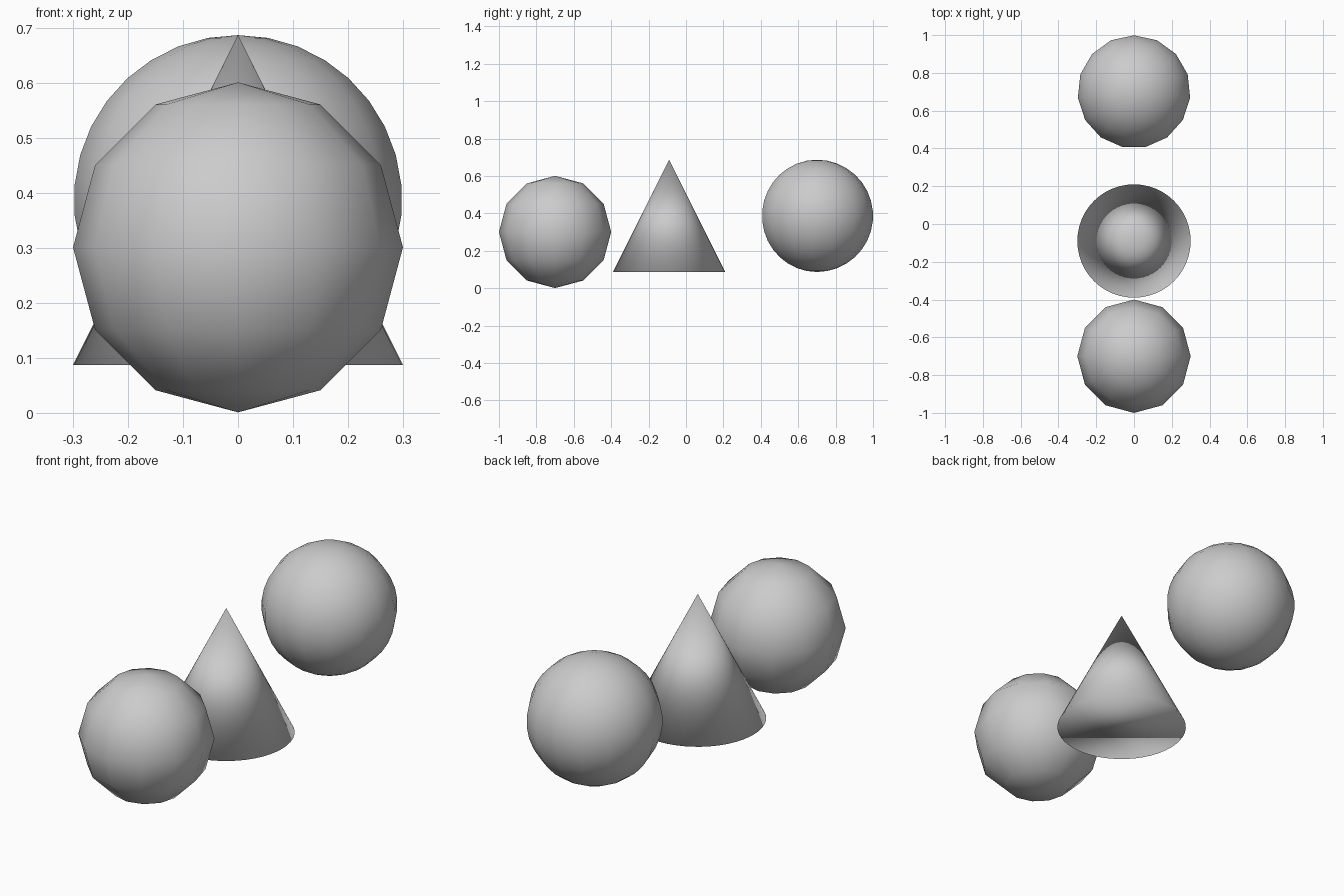
import bpy

if "Cube" in bpy.data.objects:
    bpy.data.objects.remove(bpy.data.objects["Cube"])

R = 0.3


def finish(name):
    """Name the active object and shade it fully smooth."""
    obj = bpy.context.object
    obj.name = name
    bpy.ops.object.shade_smooth()
    return obj


def ball(name, segments, rings, y, z):
    bpy.ops.mesh.primitive_uv_sphere_add(
        segments=segments, ring_count=rings, radius=R, location=(0, y, z))
    return finish(name)


# Coarse ball at the front
ball("front_ball", 12, 6, -0.70, 0.301)

# Finer ball at the back, slightly raised
ball("back_ball", 15, 17, 0.70, 0.387)

# Cone in the middle, its base level with the bottom of the back ball
bpy.ops.mesh.primitive_cone_add(
    vertices=48, radius1=R, radius2=0, depth=2 * R,
    end_fill_type='NGON', location=(0, -0.09, 0.387))
finish("middle_cone")
